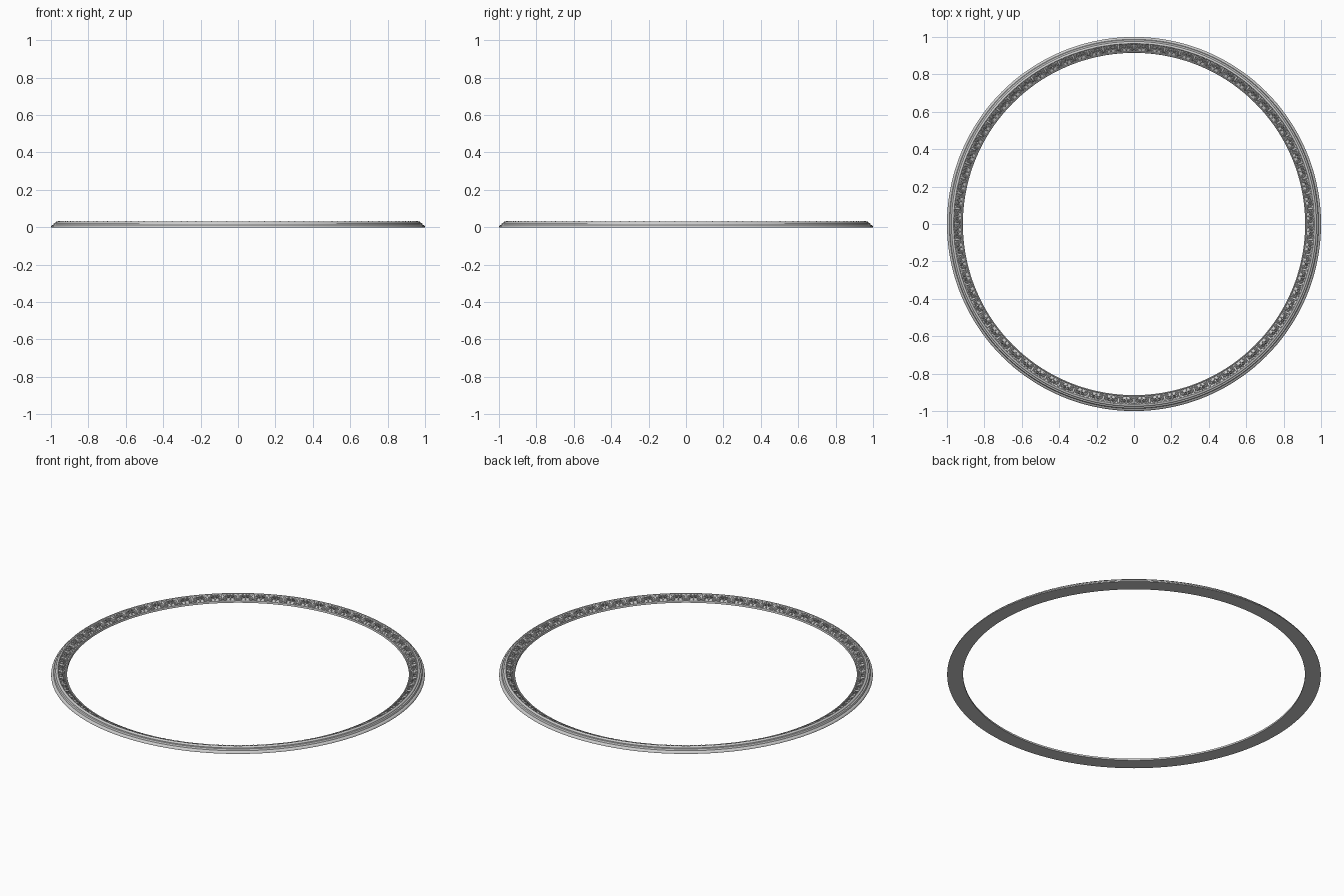
import bpy, bmesh
from math import pi, sin, cos, radians
from mathutils import Matrix, Vector

if "Cube" in bpy.data.objects:
    bpy.data.objects.remove(bpy.data.objects["Cube"])

SEGS = 144      # steps round the ring
REPEATS = 72    # ornament units round the ring


def finish(bm, name, angle):
    mesh = bpy.data.meshes.new(name)
    bmesh.ops.recalc_face_normals(bm, faces=bm.faces)
    bm.to_mesh(mesh)
    bm.free()
    ob = bpy.data.objects.new(name, mesh)
    bpy.context.collection.objects.link(ob)
    bpy.ops.object.select_all(action='DESELECT')
    ob.select_set(True)
    bpy.context.view_layer.objects.active = ob
    bpy.ops.object.shade_smooth_by_angle(angle=radians(angle))
    return ob


# Moulded ring: closed (radius, height) profile swept round z
profile = [(.915, 0), (.915, .008), (.9165, .011), (.919, .012), (.9215, .011), (.923, .008),
           (.936, .0125), (.950, .019), (.961, .026), (.962, .029), (.9645, .0315),
           (.968, .032), (.972, .031), (.975, .028), (.976, .0235), (.980, .0235),
           (.984, .022), (.9865, .018), (.9875, .013), (.991, .012), (.995, .010),
           (.998, .007), (1, .003), (1, 0)]
bm = bmesh.new()
rings = [[bm.verts.new((r * cos(2 * pi * i / SEGS), r * sin(2 * pi * i / SEGS), z))
          for r, z in profile] for i in range(SEGS)]
for i, a in enumerate(rings):
    b = rings[(i + 1) % SEGS]
    for j in range(len(profile)):
        k = (j + 1) % len(profile)
        bm.faces.new((a[j], b[j], b[k], a[k]))
finish(bm, "moulded_ring", 35)

# Frame lying on the inward slope: x runs up the slope, y round the ring
tilt = radians(26)
frame = (Matrix.Translation((.925, 0, .010)) @ Matrix.Rotation(-tilt, 4, 'Y'))
unit = bmesh.new()


def petal(x, y, angle, length, width, height):
    """Low rounded leaf lobe starting at x, y and pointing along angle."""
    m = (frame @ Matrix.Translation((x, y, 0)) @ Matrix.Rotation(angle, 4, 'Z')
         @ Matrix.Translation((length / 2, 0, 0))
         @ Matrix.Diagonal((length / 2, width / 2, height, 1)))
    bmesh.ops.create_uvsphere(unit, u_segments=8, v_segments=6, radius=1, matrix=m)


def scroll(cx, cy, radius, start, turns, thick):
    """Tapered spiral tendril of square section."""
    n, prev = 12, None
    for i in range(n + 1):
        t = i / n
        a = start + turns * 2 * pi * t
        r = radius * (1 - .65 * t)
        d = Vector((cos(a), sin(a), 0))
        c = Vector((cx, cy, .001)) + d * r
        w = thick * (1 - .4 * t)
        ring = [unit.verts.new(frame @ (c + d * p + Vector((0, 0, q))))
                for p, q in ((-w, -.002), (-w * .5, .005), (w * .5, .005), (w, -.002))]
        if prev:
            for j in range(4):
                unit.faces.new((prev[j], prev[(j + 1) % 4], ring[(j + 1) % 4], ring[j]))
        else:
            unit.faces.new(ring)
        prev = ring
    unit.faces.new(prev[::-1])


# Acanthus fan: centre leaf and paired side lobes, scrolls and a bud between
petal(.004, 0, 0, .041, .013, .007)
for s in (-1, 1):
    petal(.005, s * .002, s * .50, .034, .009, .006)
    petal(.004, s * .003, s * 1.00, .027, .008, .005)
    petal(.003, s * .004, s * 1.45, .020, .006, .004)
    scroll(.023, s * .031, .009, -pi / 2 * s, s * 1.3, .0025)
    petal(.036, s * .022, s * .55, .011, .008, .005)
petal(.030, .0411, 0, .011, .007, .006)
petal(.001, .0411, 0, .013, .007, .005)

temp = bpy.data.meshes.new("ornament_unit")
unit.to_mesh(temp)
unit.free()

# Ornament band repeated round the ring
bm = bmesh.new()
for i in range(REPEATS):
    temp.transform(Matrix.Rotation(2 * pi / REPEATS, 4, 'Z'))
    bm.from_mesh(temp)
bpy.data.meshes.remove(temp)
finish(bm, "leaf_ornament_band", 50)
